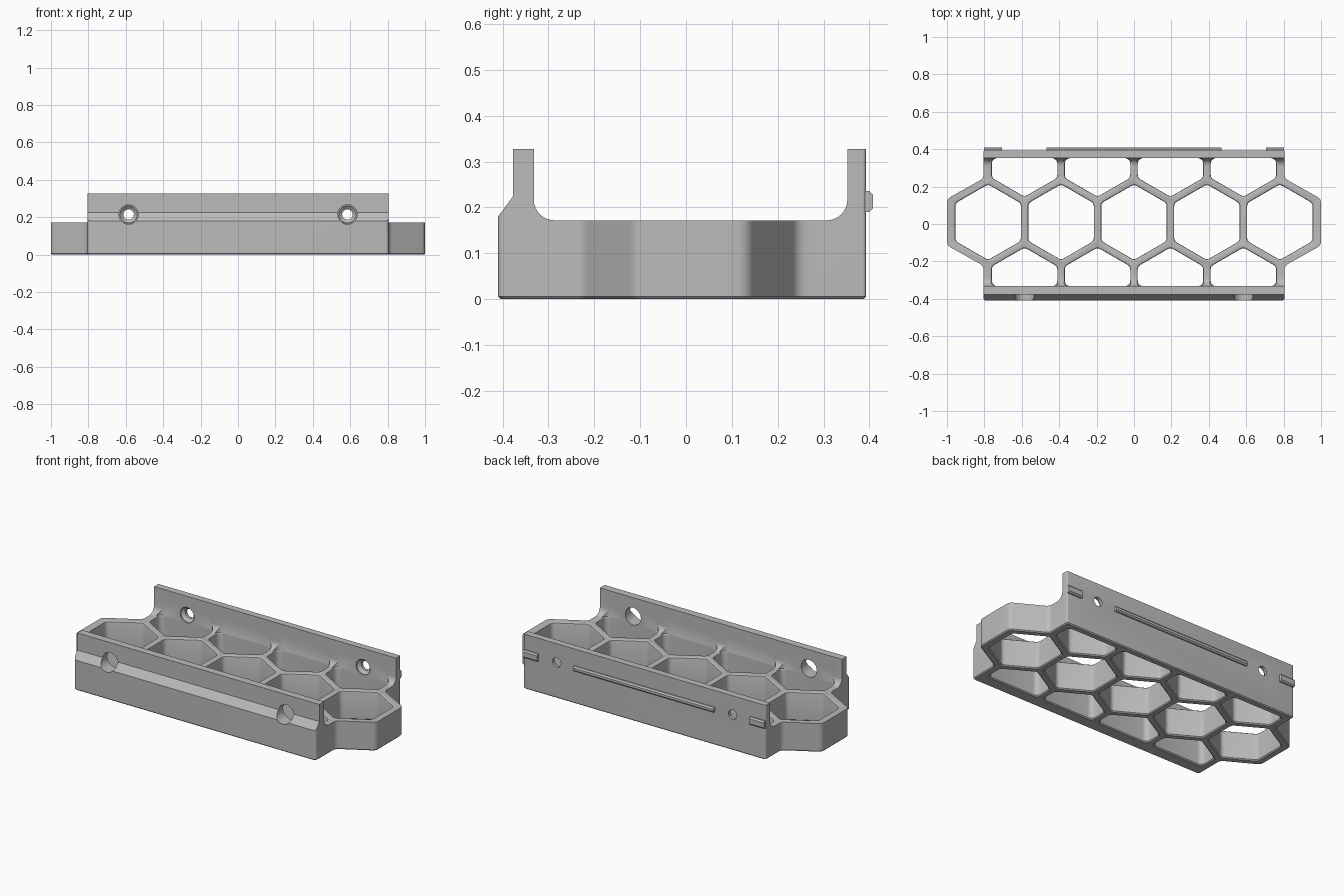
import bpy
import bmesh
from math import sqrt, sin, cos, tan, pi
from mathutils import Vector

if "Cube" in bpy.data.objects:
    bpy.data.objects.remove(bpy.data.objects["Cube"], do_unlink=True)

PITCH = 0.39            # honeycomb spacing
MID = 0.01              # honeycomb centre line in y
BACK, FRONT = 0.352, -0.332   # inner wall faces
DECK = 0.172            # top of the honeycomb
RIM = 0.328             # top of the walls
LEDGE = -0.41           # front face
REAR = 0.393            # back face
HOLE_X, HOLE_Z = 0.585, 0.215

grey = bpy.data.materials.new("grey plastic")
grey.use_nodes = True
colour = (0.5, 0.5, 0.5, 1)
grey.diffuse_color = colour
grey.node_tree.nodes["Principled BSDF"].inputs["Base Color"].default_value = colour


def rounded(corners, steps=5):
    """Fillet every (x, y, radius) corner of a polygon."""
    out = []
    for i, (x, y, r) in enumerate(corners):
        p = Vector((x, y))
        a = (Vector(corners[i - 1][:2]) - p).normalized()
        b = (Vector(corners[(i + 1) % len(corners)][:2]) - p).normalized()
        half = a.angle(b) / 2
        c = p + (a + b).normalized() * r / sin(half)
        u = p + a * r / tan(half) - c
        v = p + b * r / tan(half) - c
        span = u.angle(v)
        for k in range(steps + 1):
            t = k / steps
            out.append(c + (u * sin((1 - t) * span) + v * sin(t * span)) / sin(span))
    return out


def loft(bm, rings):
    """Skin a closed solid through rings of equal length."""
    loops = [[bm.verts.new(p) for p in ring] for ring in rings]
    n = len(loops[0])
    for low, high in zip(loops, loops[1:]):
        for i in range(n):
            j = (i + 1) % n
            bm.faces.new((low[i], low[j], high[j], high[i]))
    bm.faces.new(loops[0][::-1])
    bm.faces.new(loops[-1])


def stack(bm, layers):
    """Loft horizontal outlines given as (z, outline)."""
    loft(bm, [[(p[0], p[1], z) for p in outline] for z, outline in layers])


def along_x(bm, x0, x1, profile):
    """Extrude a (y, z) profile from x0 to x1."""
    loft(bm, [[(x, y, z) for y, z in profile] for x in (x0, x1)])


def along_y(bm, x, z, sections, sides=32):
    """Turn (y, radius) sections about an axis parallel to y."""
    loft(bm, [[(x + r * cos(2 * pi * i / sides), y, z + r * sin(2 * pi * i / sides))
               for i in range(sides)] for y, r in sections])


def finish(name, bm):
    bmesh.ops.recalc_face_normals(bm, faces=bm.faces)
    mesh = bpy.data.meshes.new(name)
    bm.to_mesh(mesh)
    bm.free()
    mesh.materials.append(grey)
    obj = bpy.data.objects.new(name, mesh)
    bpy.context.collection.objects.link(obj)
    return obj


def select(obj):
    bpy.ops.object.select_all(action='DESELECT')
    obj.select_set(True)
    bpy.context.view_layer.objects.active = obj


def boolean(obj, bm, operation):
    """Apply a boolean with a temporary cutter."""
    cutter = finish("cutter", bm)
    cutter.hide_render = True
    mod = obj.modifiers.new("cut", 'BOOLEAN')
    mod.object, mod.operation, mod.solver = cutter, operation, 'EXACT'
    select(obj)
    bpy.ops.object.modifier_apply(modifier=mod.name)
    bpy.data.objects.remove(cutter, do_unlink=True)


# Tray body: channel-shaped cross-section with filleted inner corners
R = 0.045
arc = [pi / 2 * k / 8 for k in range(9)]
section = [(LEDGE, -0.0), (REAR, 0), (REAR, RIM), (BACK, RIM)]
section += [(BACK - R + R * cos(a), DECK + R - R * sin(a)) for a in arc]
section += [(FRONT + R - R * sin(a), DECK + R - R * cos(a)) for a in arc]
section += [(FRONT, RIM), (-0.377, RIM), (-0.377, 0.225), (LEDGE, 0.18)]
bm = bmesh.new()
along_x(bm, -1.1, 1.1, section)
body = finish("honeycomb_tray", bm)


# Plan outline: rectangle with half hexagon ends
def outline(d):
    w, tip = 0.805 - d, 1.0 - d
    s = (0.215 - d) / sqrt(3)
    root = 2 * s - (w - 2 * PITCH) / sqrt(3)
    right = [(w, LEDGE + d, 0.015), (w, MID - root, 0.035), (tip, MID - s, 0.035),
             (tip, MID + s, 0.035), (w, MID + root, 0.035), (w, REAR - d, 0.008)]
    left = [(-x, y, r) for x, y, r in reversed(right)]
    return rounded(right + left)


bm = bmesh.new()
stack(bm, [(0, outline(0.006)), (0.006, outline(0)), (0.5, outline(0))])
boolean(body, bm, 'INTERSECT')


# Cells: full hexagons in the middle row, half hexagons against the walls
def hexagon(cx, a):
    s = a / sqrt(3)
    pts = [(a, -s), (a, s), (0, 2 * s), (-a, s), (-a, -s), (0, -2 * s)]
    return rounded([(cx + x, MID + y, 0.03) for x, y in pts])


def pocket(cx, a, side, wall):
    s = a / sqrt(3)
    cy = PITCH * sqrt(3) / 2
    pts = [(-a, wall, 0.03), (-a, cy - s, 0.03), (0, cy - 2 * s, 0.03),
           (a, cy - s, 0.03), (a, wall, 0.03)]
    return rounded([(cx + x, MID + side * y, r) for x, y, r in pts])


# Chamfer at the bottom and rolled edge at the deck: (z, growth)
levels = [(-0.01, 0.006), (0, 0.006), (0.006, 0), (DECK - 0.009, 0),
          (DECK - 0.004, 0.0015), (DECK - 0.001, 0.005), (DECK, 0.008), (0.25, 0.008)]
reach = BACK - MID + 0.0005
bm = bmesh.new()
for i in range(-2, 3):
    stack(bm, [(z, hexagon(i * PITCH, 0.175 + g)) for z, g in levels])
for i in (-1.5, -0.5, 0.5, 1.5):
    for side in (-1, 1):
        stack(bm, [(z, pocket(i * PITCH, 0.175 + g, side, reach + (g if z < 0.1 else 0)))
                   for z, g in levels])
boolean(body, bm, 'DIFFERENCE')

# Screw holes: wide access holes in front, countersunk holes at the back
bm = bmesh.new()
for x in (-HOLE_X, HOLE_X):
    along_y(bm, x, HOLE_Z, [(-0.5, 0.052), (-0.25, 0.052)])
    along_y(bm, x, HOLE_Z, [(0.3, 0.046), (0.36, 0.046), (0.375, 0.028), (0.5, 0.028)])
boolean(body, bm, 'DIFFERENCE')

# Rails on the back face
parts = [body]
for name, x0, x1, h in (("centre_rail", -0.467, 0.467, 0.015),
                        ("left_rail", 0.705, 0.803, 0.023),
                        ("right_rail", -0.803, -0.705, 0.023)):
    bm = bmesh.new()
    z = 0.213
    along_x(bm, x0, x1, [(0.385, z - h), (0.4, z - h), (0.408, z - h + 0.008),
                         (0.408, z + h - 0.008), (0.4, z + h), (0.385, z + h)])
    parts.append(finish(name, bm))

for part in parts:
    select(part)
    bpy.ops.object.shade_smooth_by_angle(angle=pi / 6)
